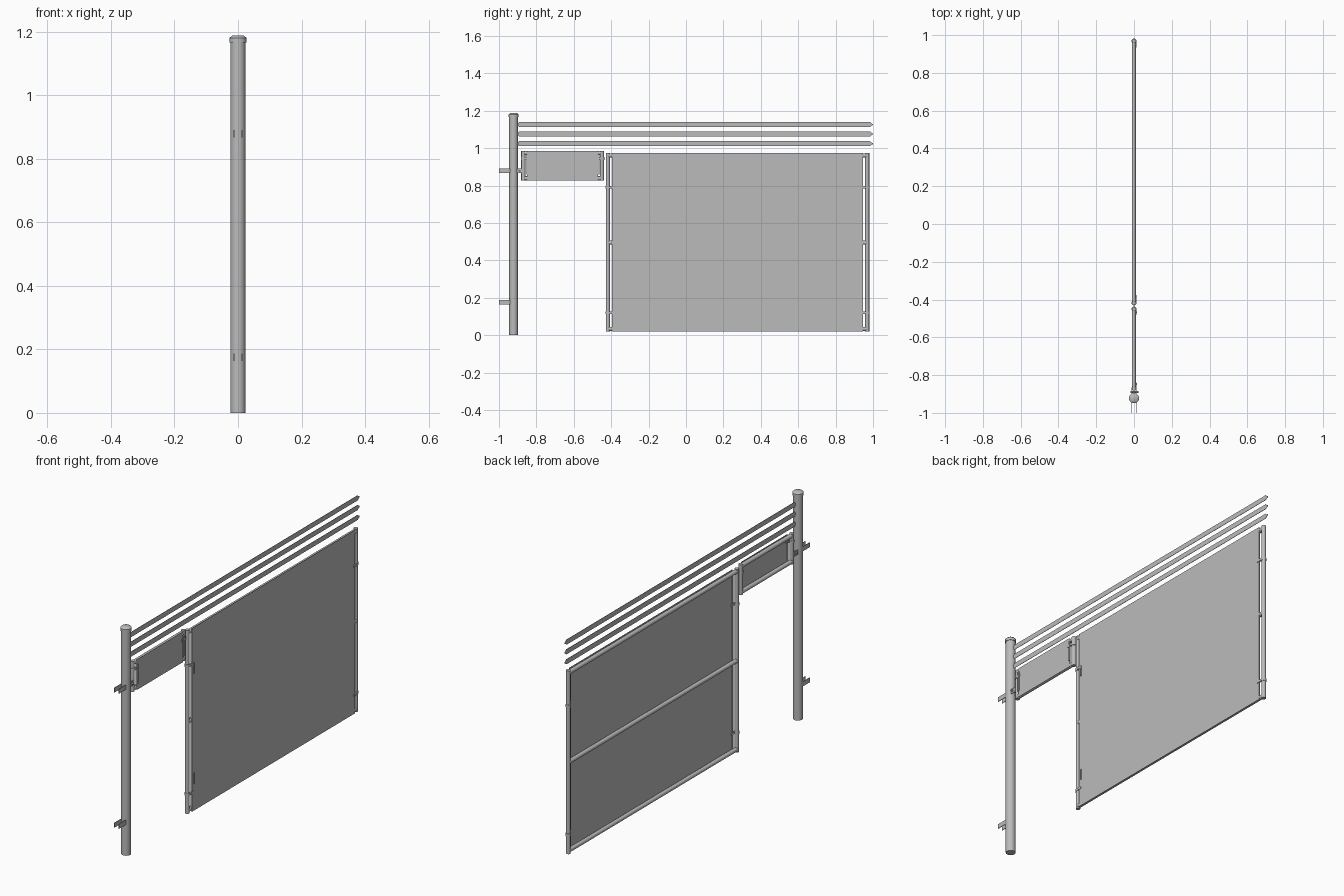
import bpy, bmesh
from math import pi
from mathutils import Matrix, Vector

cube = bpy.data.objects.get("Cube")
if cube:
    bpy.data.objects.remove(cube)

steel = bpy.data.materials.new("galvanised_grey")
steel.use_nodes = True
grey = (0.5, 0.5, 0.5, 1)
steel.diffuse_color = grey
steel.node_tree.nodes["Principled BSDF"].inputs["Base Color"].default_value = grey


def finish(name, bm, smooth=False):
    bmesh.ops.recalc_face_normals(bm, faces=bm.faces)
    mesh = bpy.data.meshes.new(name)
    bm.to_mesh(mesh)
    bm.free()
    mesh.materials.append(steel)
    obj = bpy.data.objects.new(name, mesh)
    bpy.context.collection.objects.link(obj)
    if smooth:
        bpy.ops.object.select_all(action="DESELECT")
        obj.select_set(True)
        bpy.context.view_layer.objects.active = obj
        bpy.ops.object.shade_smooth_by_angle(angle=pi / 4)
    return obj


def add_box(bm, x, y, z):
    """Box from (low, high) pairs."""
    size = [b - a for a, b in (x, y, z)]
    mid = [(a + b) / 2 for a, b in (x, y, z)]
    bmesh.ops.create_cube(bm, size=1, matrix=Matrix.Translation(mid) @ Matrix.Diagonal((*size, 1)))


def box(name, x, y, z):
    bm = bmesh.new()
    add_box(bm, x, y, z)
    return finish(name, bm)


def tube(name, start, end, r, r_end=None, sides=16):
    start, end = Vector(start), Vector(end)
    axis = end - start
    bm = bmesh.new()
    turn = axis.to_track_quat("Z", "Y").to_matrix().to_4x4()
    bmesh.ops.create_cone(bm, cap_ends=True, segments=sides, radius1=r, radius2=r_end or r,
                          depth=axis.length, matrix=Matrix.Translation((start + end) / 2) @ turn)
    return finish(name, bm, True)


TUBE = 0.011
POST_Y = -0.922

# Post with its cap
tube("post", (0, POST_Y, 0), (0, POST_Y, 1.17), 0.0235, sides=20)
tube("post_cap", (0, POST_Y, 1.166), (0, POST_Y, 1.18), 0.027, sides=20)
tube("post_cap_top", (0, POST_Y, 1.18), (0, POST_Y, 1.187), 0.027, 0.019, sides=20)

# Forked brackets on the post; the upper one also holds the small panel
for name, z, back in (("lower", 0.175, POST_Y), ("upper", 0.879, -0.872)):
    bm = bmesh.new()
    for side in (-1, 1):
        x = sorted((side * 0.011, side * 0.014))
        add_box(bm, x, (-1, back), (z - 0.012, z + 0.012))
    finish(name + "_bracket", bm)
tube("bracket_bolt", (-0.019, -0.89, 0.879), (0.023, -0.89, 0.879), 0.005, sides=8)

# Three flat strands with tapered ends
for i, z in enumerate((1.024, 1.076, 1.126)):
    half = [(-0.9, 0.004), (-0.893, 0.013), (0.985, 0.013), (0.993, 0.005), (1, 0.003)]
    outline = half + [(y, -h) for y, h in reversed(half)]
    bm = bmesh.new()
    face = bm.faces.new([bm.verts.new((-0.001, y, z + h)) for y, h in outline])
    pushed = bmesh.ops.extrude_face_region(bm, geom=[face])["geom"]
    bmesh.ops.translate(bm, vec=(0.002, 0, 0), verts=[v for v in pushed if isinstance(v, bmesh.types.BMVert)])
    finish(f"strand_{i + 1}", bm)


def frame(name, y0, y1, z0, z1, rails, gap, bands):
    """Tube frame with a sheet on its left face; y0 and y1 are upright centres."""
    for label, y, inward in (("front", y0, 1), ("rear", y1, -1)):
        tube(f"{name}_{label}_upright", (0, y, z0), (0, y, z1), TUBE)
        edge = y + inward * gap
        # Bar that tensions the sheet edge
        box(f"{name}_{label}_bar", (0.004, 0.009), sorted((edge, edge + inward * 0.006)),
            (z0 + 0.01, z1 - 0.01))
        # Bands tying the upright to the bar
        for i, z in enumerate(bands):
            tube(f"{name}_{label}_band_{i}", (0, y, z - 0.007), (0, y, z + 0.007), TUBE + 0.002)
            box(f"{name}_{label}_clip_{i}", (0.006, 0.0135),
                sorted((y, edge + inward * 0.012)), (z - 0.006, z + 0.006))
    for i, z in enumerate(rails):
        tube(f"{name}_rail_{i}", (0, y0, z), (0, y1, z), TUBE)
    box(f"{name}_sheet", (0.009, 0.011), (y0 + gap, y1 - gap), (z0, z1))


# Large gate leaf and small panel beside the post
frame("gate", -0.418, 0.969, 0.02, 0.975, (0.034, 0.495, 0.961), 0.022, (0.12, 0.79))
frame("small_panel", -0.87, -0.45, 0.828, 0.986, (0.839, 0.974), 0.02, (0.945,))

# Small ties at mid height and latch plates at the sheet edges
for label, y in (("front", -0.407), ("rear", 0.957)):
    box(f"gate_{label}_tie", (-0.006, 0.006), (y - 0.012, y + 0.012), (0.488, 0.502))
for i, z in enumerate((0.19, 0.765)):
    box(f"gate_hook_{i}", (0.009, 0.016), (-0.383, -0.378), (z - 0.028, z + 0.028))
for i, y in enumerate((-0.848, -0.467)):
    box(f"small_panel_hook_{i}", (0.009, 0.016), (y - 0.005, y + 0.005), (0.86, 0.965))
